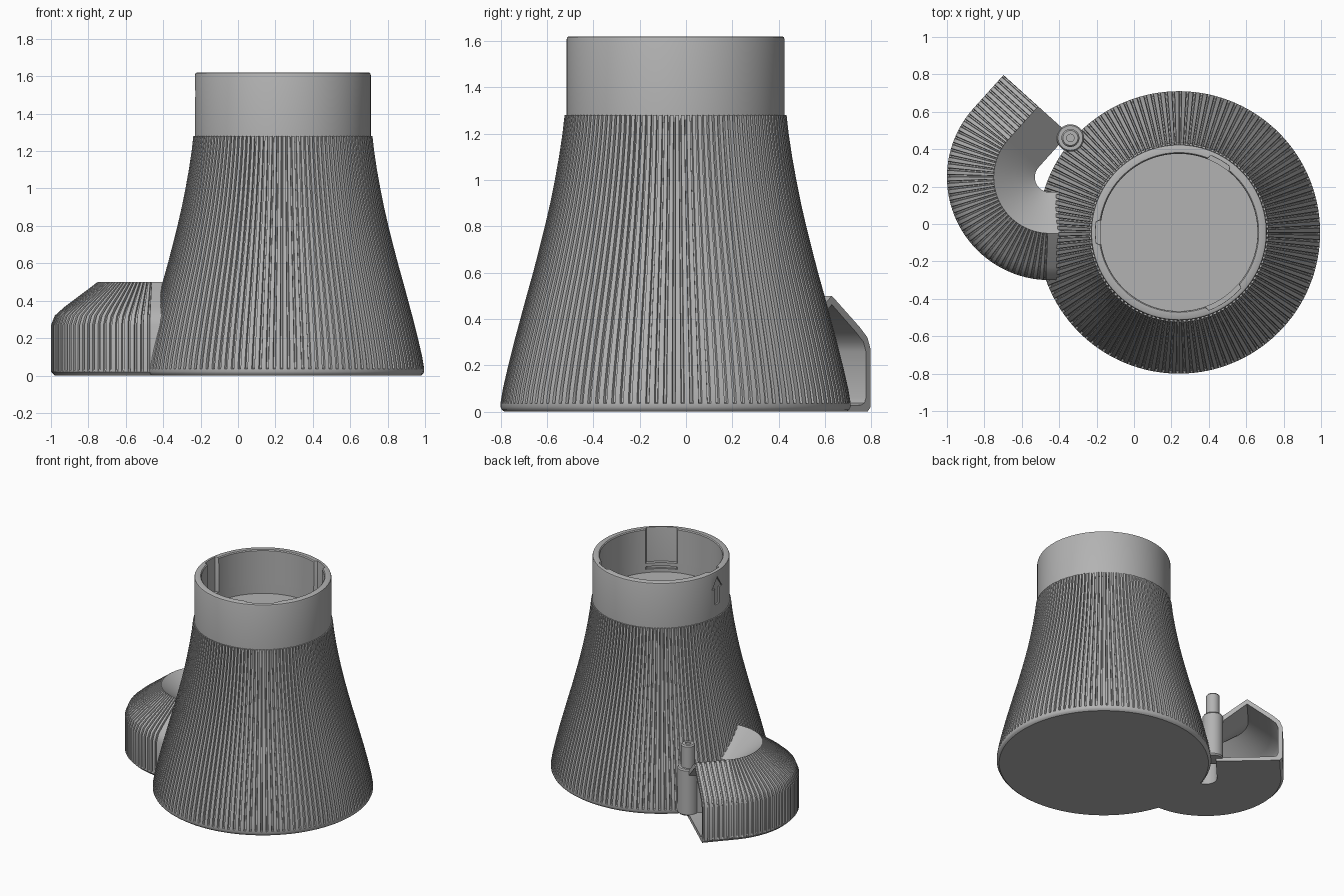
import bpy, bmesh
from math import sin, cos, pi, radians
from mathutils import Vector

if "Cube" in bpy.data.objects:
    bpy.data.objects.remove(bpy.data.objects["Cube"], do_unlink=True)

grey = bpy.data.materials.new("plain grey")
grey.use_nodes = True
grey.diffuse_color = (0.45, 0.45, 0.45, 1)
grey.node_tree.nodes["Principled BSDF"].inputs["Base Color"].default_value = grey.diffuse_color

CX, CY = 0.24, -0.045      # axis of the flared body


def finish(name, bm, smooth=True):
    """Turn a bmesh into a named, shaded object."""
    bmesh.ops.recalc_face_normals(bm, faces=bm.faces[:])
    mesh = bpy.data.meshes.new(name)
    bm.to_mesh(mesh)
    bm.free()
    mesh.materials.append(grey)
    obj = bpy.data.objects.new(name, mesh)
    bpy.context.collection.objects.link(obj)
    bpy.ops.object.select_all(action='DESELECT')
    obj.select_set(True)
    bpy.context.view_layer.objects.active = obj
    if smooth:
        bpy.ops.object.shade_smooth_by_angle(angle=radians(30))
    return obj


def loft(name, loops, caps=True, closed=False):
    """Skin a list of equal closed loops of points."""
    bm = bmesh.new()
    rings = [[bm.verts.new(p) for p in loop] for loop in loops]
    pairs = list(zip(rings, rings[1:]))
    if closed:
        pairs.append((rings[-1], rings[0]))
    for a, b in pairs:
        for i in range(len(a)):
            j = (i + 1) % len(a)
            bm.faces.new((a[i], a[j], b[j], b[i]))
    if caps:
        bm.faces.new(rings[0])
        bm.faces.new(rings[-1])
    return finish(name, bm)


def ring(z, angles, radius, x=CX, y=CY):
    """One horizontal loop; radius is a function of the angle index."""
    return [(x + radius(i) * cos(a), y + radius(i) * sin(a), z) for i, a in enumerate(angles)]


# Flared body with narrow vertical grooves
RIBS = 124
rib_angles = [(k + f) * 2 * pi / RIBS for k in range(RIBS) for f in (0, 0.6, 0.68, 0.92)]
flare = [(0.04, 0.755), (0.1, 0.745), (0.2, 0.722), (0.3, 0.697), (0.4, 0.67), (0.5, 0.643),
         (0.6, 0.615), (0.7, 0.589), (0.8, 0.564), (0.9, 0.541), (1.0, 0.521), (1.1, 0.503),
         (1.2, 0.488), (1.28, 0.479)]
loops = [ring(z, rib_angles, lambda i, r=r: r)
         for z, r in ((0, 0.738), (0.008, 0.749), (0.02, 0.755), (0.035, 0.755))]
for z, r in flare:
    loops.append(ring(z, rib_angles, lambda i, r=r: r - (0.014 if i % 4 > 1 else 0)))
loft("ribbed_body", loops)

# Collar cup with three recessed slots on its inner wall
SEG = 240
cup_angles = [i * 2 * pi / SEG for i in range(SEG)]
slots = ((180, 8), (60, 8), (304, 14.5))     # direction and half width in degrees


def in_slot(i):
    deg = i * 360 / SEG
    return any(abs(deg - c) < w for c, w in slots)


collar_profile = [(1.25, 0.47, 0.47), (1.607, 0.47, 0.47), (1.616, 0.467, 0.467),
                  (1.62, 0.46, 0.46), (1.62, 0.427, 0.446), (1.613, 0.421, 0.445),
                  (1.36, 0.42, 0.445), (1.36, 0.42, 0.42), (1.335, 0.42, 0.42),
                  (1.335, 0.42, 0.435), (1.315, 0.42, 0.435), (1.315, 0.42, 0.42),
                  (1.29, 0.42, 0.42)]
collar = loft("collar", [ring(z, cup_angles, lambda i, r=r, s=s: s if in_slot(i) else r)
                         for z, r, s in collar_profile])

# Shallow arrow engraved on the right side of the collar
half = [(0.025, 1.37), (0.025, 1.49), (0.06, 1.49), (0, 1.575)]
outline = half + [(-y, z) for y, z in reversed(half[:-1])]
bm = bmesh.new()
face = bm.faces.new([bm.verts.new((CX - 0.55, CY + y, z)) for y, z in outline])
extruded = bmesh.ops.extrude_face_region(bm, geom=[face])
bmesh.ops.translate(bm, vec=(0.092, 0, 0),
                    verts=[v for v in extruded["geom"] if isinstance(v, bmesh.types.BMVert)])
cutter = finish("arrow_cutter", bm, smooth=False)
cutter.hide_render = True
bpy.context.view_layer.objects.active = collar
cut = collar.modifiers.new("engrave", 'BOOLEAN')
cut.operation = 'DIFFERENCE'
cut.solver = 'EXACT'
cut.object = cutter
bpy.ops.object.modifier_apply(modifier=cut.name)
bpy.data.objects.remove(cutter, do_unlink=True)

# Curved hollow spout: (radius from bend centre, height, groove depth)
shell = [(0.08, 0, 0), (0.53, 0, 0), (0.55, 0.02, 0), (0.55, 0.035, 1), (0.55, 0.27, 1),
         (0.53, 0.32, 1), (0.48, 0.365, 1), (0.31, 0.493, 1), (0.30, 0.50, 0), (0.08, 0.33, 0)]
bore = [(0.11, 0.03), (0.49, 0.03), (0.51, 0.037), (0.52, 0.06), (0.52, 0.26),
        (0.505, 0.30), (0.46, 0.34), (0.31, 0.455), (0.30, 0.462), (0.11, 0.31)]
bend = Vector((-0.45, 0.25, 0))
END = radians(138)
stations = [(bend + Vector((0.25, 0, 0)), 1.5 * pi, 0)]


def groove_steps(count):
    """Fractions along a run, with a flag for the groove floor."""
    return [((k + f) / count, g) for k in range(count)
            for f, g in ((0, 0), (0.6, 0), (0.68, 1), (0.92, 1))]


for t, g in groove_steps(36):
    stations.append((bend, 1.5 * pi + (END - 1.5 * pi) * t, g))
along = Vector((sin(END), -cos(END), 0)) * 0.24
for t, g in groove_steps(7):
    stations.append((bend + along * t, END, g))
stations.append((bend + along, END, 0))


def section(centre, angle, points):
    d = Vector((cos(angle), sin(angle), 0))
    return [centre + d * r + Vector((0, 0, z)) for r, z in points]


outer = [section(c, a, [(r - 0.01 * g * k, z - (0.007 * g * k if z > 0.3 else 0))
                        for r, z, k in shell]) for c, a, g in stations]
inner = [section(c, a, bore) for c, a, g in stations]
loft("spout", outer + inner[::-1], caps=False, closed=True)

# Upright post beside the spout mouth, with a stepped pin on top
post_profile = [(0.02, 0.066), (0.03, 0.073), (0.36, 0.073), (0.37, 0.066), (0.37, 0.048),
                (0.53, 0.048), (0.54, 0.04), (0.54, 0.02), (0.53, 0.02)]
post_angles = [i * 2 * pi / 40 for i in range(40)]
loft("hinge_post", [ring(z, post_angles, lambda i, r=r: r, -0.34, 0.46) for z, r in post_profile])
